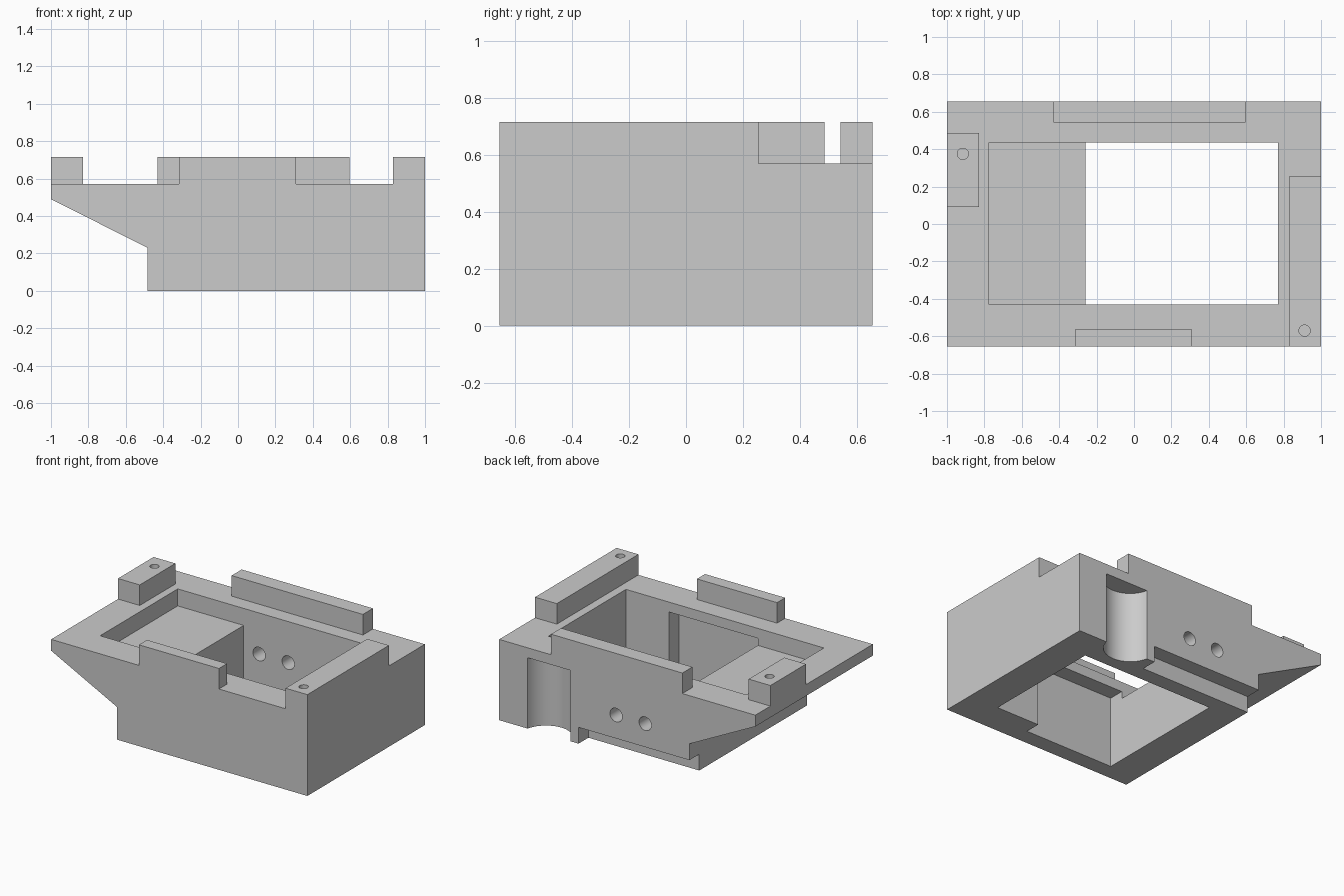
import bpy, bmesh, math
from mathutils import Matrix

default = bpy.data.objects.get("Cube")
if default:
    bpy.data.objects.remove(default, do_unlink=True)

# Single grey finish
grey = bpy.data.materials.new("plain grey")
grey.use_nodes = True
COLOUR = (0.6, 0.6, 0.6, 1)
grey.diffuse_color = COLOUR
grey.node_tree.nodes["Principled BSDF"].inputs["Base Color"].default_value = COLOUR


def to_object(name, bm):
    bmesh.ops.recalc_face_normals(bm, faces=bm.faces)
    mesh = bpy.data.meshes.new(name)
    bm.to_mesh(mesh)
    bm.free()
    mesh.materials.append(grey)
    obj = bpy.data.objects.new(name, mesh)
    bpy.context.collection.objects.link(obj)
    return obj


def prism(name, profile, y0, y1):
    """Extrude an x-z profile along y."""
    bm = bmesh.new()
    face = bm.faces.new([bm.verts.new((x, y0, z)) for x, z in profile])
    side = bmesh.ops.extrude_face_region(bm, geom=[face])["geom"]
    verts = [v for v in side if isinstance(v, bmesh.types.BMVert)]
    bmesh.ops.translate(bm, verts=verts, vec=(0, y1 - y0, 0))
    return to_object(name, bm)


def box(name, x0, x1, y0, y1, z0, z1):
    return prism(name, [(x0, z0), (x1, z0), (x1, z1), (x0, z1)], y0, y1)


def cylinder(name, centre, radius, length, axis="Z", sides=32):
    bm = bmesh.new()
    turn = Matrix.Rotation(math.pi / 2, 4, "X") if axis == "Y" else Matrix()
    bmesh.ops.create_cone(bm, cap_ends=True, segments=sides, radius1=radius,
                          radius2=radius, depth=length,
                          matrix=Matrix.Translation(centre) @ turn)
    return to_object(name, bm)


def cut(obj, cutter):
    """Subtract a cutter, then discard it."""
    cutter.hide_render = True
    mod = obj.modifiers.new("cut", "BOOLEAN")
    mod.operation, mod.solver, mod.object = "DIFFERENCE", "EXACT", cutter
    select(obj)
    bpy.ops.object.modifier_apply(modifier=mod.name)
    bpy.data.objects.remove(cutter, do_unlink=True)


def select(obj):
    bpy.ops.object.select_all(action="DESELECT")
    obj.select_set(True)
    bpy.context.view_layer.objects.active = obj


HALF, RIM, TOP = 0.655, 0.57, 0.715
SHELF_X, SHELF_Z, POCKET = -0.26, 0.45, 0.5

# Main housing with the sloping overhang
housing = prism("housing", [(-1, RIM), (-1, 0.49), (-0.485, 0.23),
                            (-0.485, 0), (1, 0), (1, RIM)], -HALF, HALF)

# Stepped well: shallow shelf on one side, open through the floor on the other
cut(housing, prism("well", [(-0.775, 1), (-0.775, SHELF_Z), (SHELF_X, SHELF_Z),
                            (SHELF_X, -0.1), (0.77, -0.1), (0.77, 1)], -0.43, 0.435))
# Pocket in the inside of the front wall
cut(housing, box("pocket", SHELF_X, 0.434, -0.54, -0.4, -0.1, POCKET))
# Long rebate along the bottom of the back wall
cut(housing, box("rebate", -0.6, 0.38, 0.545, 0.8, -0.1, 0.115))
# Round vertical groove in the back wall
cut(housing, cylinder("groove", (0.61, 0.69, POCKET / 2 - 0.1), 0.171, POCKET + 0.2, sides=64))
# Two holes through the back wall
for x in (-0.14, 0.087):
    cut(housing, cylinder("bolt_hole", (x, 0.55, 0.28), 0.048, 0.4, axis="Y"))

# Raised pads around the rim
left_pad = box("plain_end_pad", -1, -0.83, 0.09, 0.487, RIM, TOP)
right_pad = box("long_end_pad", 0.83, 1, -HALF, 0.255, RIM, TOP)
back_pad = box("back_pad", -0.43, 0.595, 0.543, HALF, RIM, TOP)
front_pad = box("front_pad", -0.315, 0.31, -HALF, -0.565, RIM, TOP)

# Pin holes in the end pads
for pad, x, y in ((left_pad, -0.915, 0.375), (right_pad, 0.912, -0.57)):
    cut(pad, cylinder("pin_hole", (x, y, TOP), 0.03, 0.5))

for part in (housing, left_pad, right_pad, back_pad, front_pad):
    select(part)
    bpy.ops.object.shade_smooth_by_angle(angle=math.radians(30))
